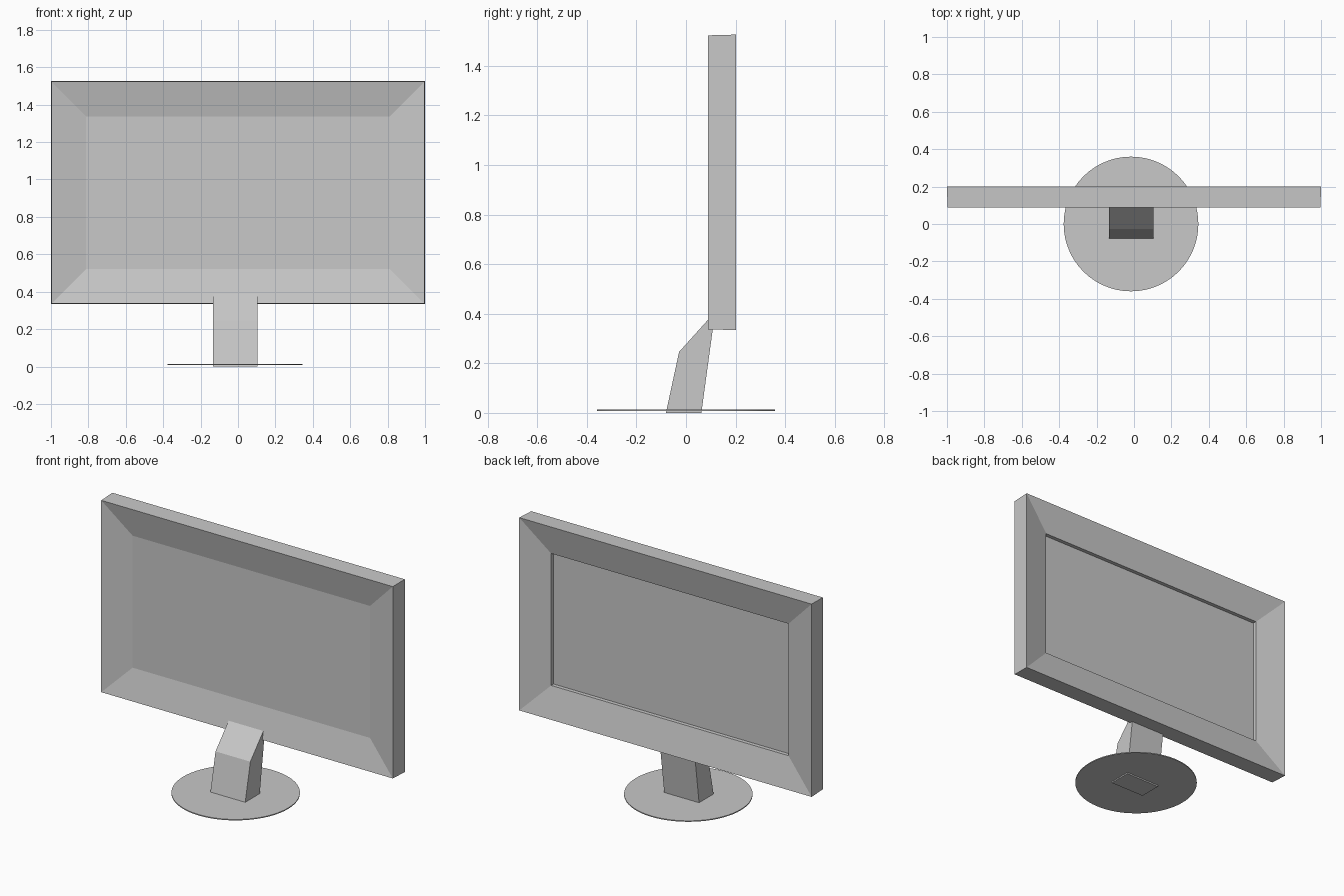
import bpy, bmesh

if "Cube" in bpy.data.objects:
    bpy.data.objects.remove(bpy.data.objects["Cube"])

GREY = (0.58, 0.58, 0.58, 1)
mat = bpy.data.materials.new("plain grey")
mat.use_nodes = True
mat.diffuse_color = GREY
mat.node_tree.nodes["Principled BSDF"].inputs["Base Color"].default_value = GREY


def finish(name, bm):
    """Turn a bmesh into a named, coloured object with outward normals."""
    bmesh.ops.recalc_face_normals(bm, faces=bm.faces)
    mesh = bpy.data.meshes.new(name)
    bm.to_mesh(mesh)
    bm.free()
    mesh.materials.append(mat)
    obj = bpy.data.objects.new(name, mesh)
    bpy.context.collection.objects.link(obj)
    return obj


def loft(name, rings):
    """Bridge matching rings of points and cap both ends."""
    bm = bmesh.new()
    loops = [[bm.verts.new(p) for p in ring] for ring in rings]
    for a, b in zip(loops, loops[1:]):
        for i in range(len(a)):
            j = (i + 1) % len(a)
            bm.faces.new((a[i], a[j], b[j], b[i]))
    bm.faces.new(loops[0])
    bm.faces.new(loops[-1])
    return finish(name, bm)


# Display housing: sloped bezels sunk into the front and back, with a step behind
WIDTH, HEIGHT, MIDDLE = 1.0, 0.596, 0.93


def rectangle(inset, y):
    w, h = WIDTH - inset, HEIGHT - inset
    return [(sx * w, y, MIDDLE + sz * h)
            for sx, sz in ((-1, -1), (1, -1), (1, 1), (-1, 1))]


BEZEL = 0.188
sections = [(BEZEL, 0.13), (0.003, 0.088), (0, 0.201), (BEZEL, 0.158), (BEZEL, 0.134)]
loft("display_housing", [rectangle(*s) for s in sections])

# Stand neck: side profile extruded across x, reaching just into the lower bezel
neck_profile = [(-0.081, 0), (0.062, 0), (0.109, 0.345), (0.1, 0.388), (-0.028, 0.246)]
loft("stand_neck", [[(x, y, z) for y, z in neck_profile] for x in (-0.134, 0.104)])

# Round base plate
bm = bmesh.new()
bmesh.ops.create_cone(bm, cap_ends=True, segments=64, radius1=0.36, radius2=0.36, depth=0.006)
bmesh.ops.translate(bm, verts=bm.verts, vec=(-0.016, 0, 0.011))
base = finish("base_plate", bm)
bpy.context.view_layer.objects.active = base
base.select_set(True)
bpy.ops.object.shade_smooth_by_angle()
